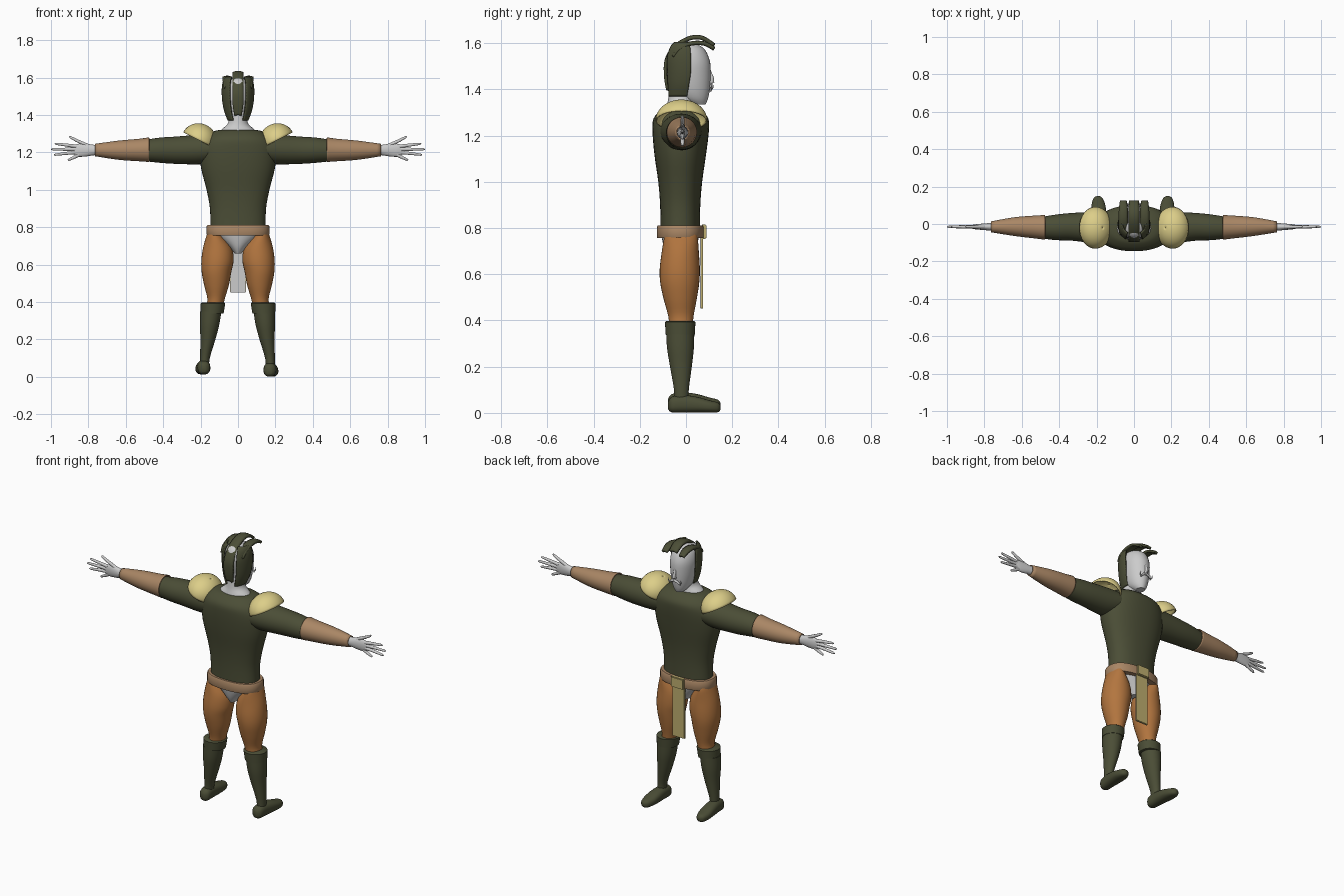
import bpy, bmesh
from math import cos, sin, pi, radians

COL = {"green": (0.07, 0.075, 0.037, 1), "gold": (0.72, 0.62, 0.25, 1),
       "brown": (0.40, 0.24, 0.13, 1), "orange": (0.45, 0.18, 0.05, 1),
       "khaki": (0.52, 0.43, 0.16, 1)}
MATS = {}
for key, rgba in COL.items():
    MATS[key] = bpy.data.materials.new(key)
    MATS[key].diffuse_color = rgba


def finish(ob, col, angle=45):
    if col:
        ob.data.materials.append(MATS[col])
    bpy.ops.object.select_all(action='DESELECT')
    ob.select_set(True)
    bpy.context.view_layer.objects.active = ob
    bpy.ops.object.shade_smooth_by_angle(angle=radians(angle))
    return ob


def mesh_object(name, bm, col, thick=0):
    bmesh.ops.recalc_face_normals(bm, faces=bm.faces)
    me = bpy.data.meshes.new(name)
    bm.to_mesh(me)
    bm.free()
    ob = bpy.data.objects.new(name, me)
    bpy.context.collection.objects.link(ob)
    if thick:
        m = ob.modifiers.new("shell", 'SOLIDIFY')
        m.thickness = thick
    return finish(ob, col)


def smooth_rings(rings, steps):
    """Catmull-Rom interpolation between the key rings."""
    out = []
    for i in range(len(rings) - 1):
        a, b, c, d = (rings[max(0, min(len(rings) - 1, i + k))] for k in (-1, 0, 1, 2))
        for j in range(steps):
            t = j / steps
            out.append([0.5 * (2*q + (r-p)*t + (2*p-5*q+4*r-s)*t*t + (3*q-p-3*r+s)*t**3)
                        for p, q, r, s in zip(a, b, c, d)])
    return out + [list(rings[-1])]


def loft(name, rings, col=None, axis='z', side=1, n=32, steps=4, power=2, arc=None, thick=0, shift=(0, 0, 0)):
    """Skin elliptical rings (position, centre u, centre v, radius u, radius v)."""
    bm = bmesh.new()
    a0, a1 = arc or (0, 2 * pi)
    count = n + 1 if arc else n
    loops = []
    for t, cu, cv, ru, rv in smooth_rings(rings, steps):
        loop = []
        for k in range(count):
            a = a0 + (a1 - a0) * k / n
            c, s = cos(a), sin(a)
            u = cu + ru * abs(c) ** (2 / power) * (1 if c > 0 else -1)
            v = cv + rv * abs(s) ** (2 / power) * (1 if s > 0 else -1)
            p = {'x': (t, u, v), 'y': (u, t, v), 'z': (u, v, t)}[axis]
            loop.append(bm.verts.new((p[0] * side + shift[0], p[1] + shift[1], p[2] + shift[2])))
        loops.append(loop)
    for A, B in zip(loops, loops[1:]):
        for k in range(n):
            m = (k + 1) % count
            bm.faces.new((A[k], A[m], B[m], B[k]))
    if not thick:
        bm.faces.new(loops[0])
        bm.faces.new(loops[-1])
    return mesh_object(name, bm, col, thick)


def tube(name, pts, depth, col=None):
    """Tapered round tube through points (x, y, z, radius factor)."""
    cu = bpy.data.curves.new(name, 'CURVE')
    cu.dimensions, cu.bevel_depth, cu.bevel_resolution, cu.use_fill_caps = '3D', depth, 3, True
    sp = cu.splines.new('POLY')
    sp.points.add(len(pts) - 1)
    for p, (x, y, z, r) in zip(sp.points, pts):
        p.co, p.radius = (x, y, z, 1), r
    ob = bpy.data.objects.new(name, cu)
    bpy.context.collection.objects.link(ob)
    bpy.ops.object.select_all(action='DESELECT')
    ob.select_set(True)
    bpy.context.view_layer.objects.active = ob
    bpy.ops.object.convert(target='MESH')
    return finish(bpy.context.object, col)


def strip(name, path, x, col):
    """Hair lock: path of (y, z, half width), given a thickness."""
    bm = bmesh.new()
    rows = [[bm.verts.new((x + w * k, y, z - 0.006 * k * k)) for k in (-1, -.5, 0, .5, 1)]
            for y, z, w in smooth_rings(path, 4)]
    for A, B in zip(rows, rows[1:]):
        for k in range(4):
            bm.faces.new((A[k], A[k+1], B[k+1], B[k]))
    return mesh_object(name, bm, col, 0.014)


def box(name, lo, hi, col, bevel=0.004):
    bm = bmesh.new()
    bmesh.ops.create_cube(bm, size=1)
    for v in bm.verts:
        v.co = [(l + h) / 2 + c * (h - l) for l, h, c in zip(lo, hi, v.co)]
    bmesh.ops.bevel(bm, geom=bm.edges[:], offset=bevel, segments=2, affect='EDGES')
    return mesh_object(name, bm, col)


# Torso, belt and hips
loft("tunic", [(.79, 0, -.025, .148, .085), (.90, 0, -.025, .15, .087), (1.0, 0, -.025, .168, .095),
               (1.12, 0, -.025, .198, .112), (1.22, 0, -.023, .203, .122), (1.275, 0, -.022, .178, .118),
               (1.31, 0, -.022, .135, .085), (1.32, 0, -.022, .10, .06)], "green", power=2.3, n=40)
loft("belt", [(.756, 0, -.024, .165, .1), (.762, 0, -.024, .168, .102), (.804, 0, -.024, .168, .102),
              (.812, 0, -.024, .163, .098)], "brown", power=2.4, n=40, steps=1)
loft("hips", [(.66, 0, -.025, .018, .045), (.70, 0, -.025, .055, .065), (.76, 0, -.025, .125, .08),
              (.80, 0, -.025, .14, .08)])
box("front_cloth", (-.042, .064, .45), (.042, .074, .78), "khaki", .003)
box("cloth_lining", (-.041, .060, .452), (.041, .066, .775), None, .002)
box("buckle", (-.043, .066, .752), (.043, .088, .815), "khaki")

# Neck and head
loft("neck", [(1.29, 0, -.025, .12, .07), (1.325, 0, -.025, .085, .06), (1.36, 0, -.022, .052, .055),
              (1.43, 0, -.01, .05, .06)])
loft("head", [(1.335, 0, .055, .025, .03), (1.36, 0, .035, .045, .06), (1.40, 0, .02, .06, .083),
              (1.46, 0, .013, .07, .094), (1.52, 0, .01, .073, .094), (1.57, 0, .005, .062, .078),
              (1.595, 0, 0, .04, .05), (1.607, 0, 0, .01, .012)])
tube("nose", [(0, .10, 1.49, .4), (0, .112, 1.45, .8), (0, .113, 1.435, 1), (0, .10, 1.425, .7)], .011)

# Hair: central crest, side locks and temple panels
strip("hair_crest", [(-.085, 1.40, .018), (-.095, 1.46, .028), (-.092, 1.53, .03), (-.055, 1.59, .03),
                     (.01, 1.63, .03), (.07, 1.633, .03), (.125, 1.60, .026)], 0, "green")
for s in (1, -1):
    strip("hair_lock", [(-.06, 1.55, .018), (-.035, 1.583, .024), (.02, 1.608, .025), (.08, 1.608, .024),
                        (.125, 1.585, .018)], s * .057, "green")
    loft("hair_side", [(1.37, 0, -.012, .055, .074), (1.42, 0, -.006, .074, .086), (1.48, 0, 0, .085, .096),
                       (1.54, 0, 0, .087, .096), (1.585, 0, 0, .08, .08), (1.605, 0, 0, .065, .06)],
         "green", side=s, n=16, arc=(radians(-58), radians(13)), thick=.01)
    tube("moustache", [(0, .112, 1.415, 1), (s*.02, .112, 1.41, 1), (s*.034, .105, 1.395, .8),
                       (s*.042, .108, 1.405, .5), (s*.042, .112, 1.42, .2)], .007)

# Arms
FINGERS = [(.80, 1.235, .865, 1.265, .902, 1.285), (.86, 1.232, .92, 1.24, .98, 1.247),
           (.86, 1.217, .93, 1.217, 1.0, 1.217), (.86, 1.201, .92, 1.195, .985, 1.187),
           (.85, 1.188, .88, 1.172, .91, 1.158)]
for s in (1, -1):
    loft("sleeve", [(.12, -.022, 1.222, .092, .07), (.2, -.02, 1.216, .086, .079), (.33, -.015, 1.212, .074, .073),
                    (.42, -.018, 1.212, .068, .067), (.51, -.02, 1.21, .055, .055)], "green", 'x', s)
    loft("bracer", [(.475, -.018, 1.215, .066, .066), (.53, -.016, 1.213, .061, .06), (.64, -.014, 1.212, .05, .051),
                    (.765, -.015, 1.213, .029, .033)], "brown", 'x', s, thick=.006)
    loft("hand", [(.72, -.015, 1.213, .024, .028), (.77, -.015, 1.213, .02, .028), (.81, -.015, 1.213, .017, .034),
                  (.85, -.015, 1.212, .013, .035), (.875, -.015, 1.212, .008, .028)], None, 'x', s, n=24)
    for x0, z0, x1, z1, x2, z2 in FINGERS:
        tube("finger", [(s*x0, -.015, z0, 1.2), (s*x1, -.015, z1, 1),
                        (s*(.15*x1 + .85*x2), -.015, .15*z1 + .85*z2, .75), (s*x2, -.015, z2, .25)], .0085)
    # Domed shoulder guard, tipped inwards
    dome = [(.09 * sin(a), 0, 0, .095 * cos(a), .112 * cos(a)) for a in [i * pi / 2 / 12.1 for i in range(13)]]
    guard = loft("shoulder_guard", dome, "gold", steps=1, thick=.006)
    guard.location = (s * .208, -.02, 1.265)
    guard.rotation_euler.y = radians(-27 * s)

# Legs
for s in (1, -1):
    off = (0, 0, 0) if s == 1 else (-.012, 0, .012)
    loft("thigh", [(.37, .125, -.022, .045, .05), (.42, .117, -.022, .047, .055), (.49, .115, -.025, .066, .071),
                   (.56, .115, -.027, .079, .084), (.62, .110, -.027, .086, .087), (.69, .110, -.025, .077, .081),
                   (.76, .125, -.022, .042, .072), (.79, .125, -.022, .03, .06)], "orange", side=s)
    loft("boot_shaft", [(.04, .172, -.02, .024, .032), (.10, .171, -.02, .026, .032), (.20, .155, -.022, .04, .047),
                        (.28, .146, -.024, .052, .058), (.35, .14, -.025, .057, .061)],
         "green", side=s, shift=(off[0] / 2, 0, 0))
    loft("boot_cuff", [(.338, .138, -.025, .055, .058), (.340, .138, -.025, .061, .063), (.393, .134, -.025, .066, .066),
                       (.398, .134, -.025, .060, .060)], "green", side=s, steps=1)
    loft("foot", [(-.077, .17, .032, .012, .018), (-.06, .17, .036, .031, .034), (-.01, .172, .039, .035, .038),
                  (.05, .175, .035, .039, .034), (.10, .178, .028, .037, .027), (.138, .18, .024, .024, .021),
                  (.150, .18, .023, .006, .008)], "green", 'y', s, power=2.4, shift=off)
